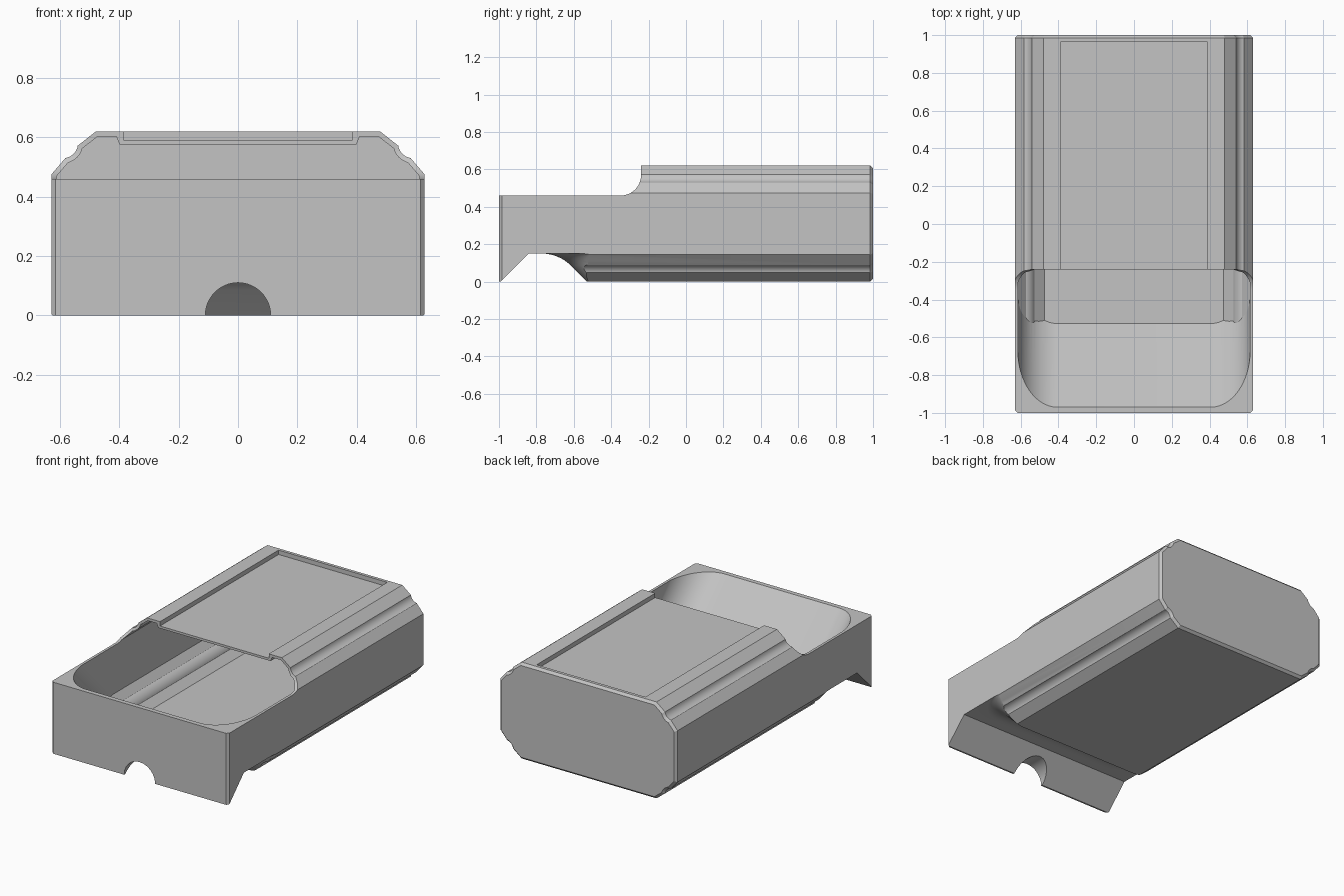
import bpy, bmesh
from math import sin, cos, pi, radians
from mathutils import Vector

cube = bpy.data.objects.get("Cube")
if cube:
    bpy.data.objects.remove(cube, do_unlink=True)

grey = bpy.data.materials.new("light grey plastic")
grey.use_nodes = True
grey.diffuse_color = (0.55, 0.55, 0.55, 1)
grey.node_tree.nodes["Principled BSDF"].inputs["Base Color"].default_value = grey.diffuse_color


def loft(name, rings):
    """Closed solid through rings with equal point counts."""
    bm = bmesh.new()
    loops = [[bm.verts.new(p) for p in ring] for ring in rings]
    n = len(loops[0])
    for a, b in zip(loops, loops[1:]):
        for i in range(n):
            j = (i + 1) % n
            bm.faces.new((a[i], a[j], b[j], b[i]))
    bm.faces.new(loops[0])
    bm.faces.new(loops[-1])
    bmesh.ops.recalc_face_normals(bm, faces=bm.faces)
    mesh = bpy.data.meshes.new(name)
    bm.to_mesh(mesh)
    bm.free()
    mesh.materials.append(grey)
    obj = bpy.data.objects.new(name, mesh)
    bpy.context.collection.objects.link(obj)
    return obj


def along_x(name, yz, half):
    return loft(name, [[(x, y, z) for y, z in yz] for x in (-half, half)])


def along_y(name, steps):
    return loft(name, [[(x, y, z) for x, z in xz] for y, xz in steps])


def box(name, x, y, z):
    rect = [(y[0], z[0]), (y[1], z[0]), (y[1], z[1]), (y[0], z[1])]
    return loft(name, [[(s, *p) for p in rect] for s in x])


def combine(target, tool, operation):
    mod = target.modifiers.new("combine", "BOOLEAN")
    mod.object, mod.operation, mod.solver = tool, operation, "EXACT"
    bpy.context.view_layer.objects.active = target
    bpy.ops.object.modifier_apply(modifier=mod.name)
    bpy.data.objects.remove(tool, do_unlink=True)


def inset(poly, d):
    """Mitred inset of a counter-clockwise outline."""
    out = []
    for i, p in enumerate(poly):
        p, a, b = Vector(p), Vector(poly[i - 1]), Vector(poly[(i + 1) % len(poly)])
        e, f = (p - a).normalized(), (b - p).normalized()
        n1, n2 = Vector((-e.y, e.x)), Vector((-f.y, f.x))
        out.append(tuple(p + (n1 + n2) * d / (1 + n1.dot(n2))))
    return out


def scoop(name, half, steps):
    """Sloped trough: level outlines with elliptical front corners."""
    rings = []
    for front, z in steps:
        arc = [(half - .21 + .21 * sin(t), front + .3 - .3 * cos(t))
               for t in [k * pi / 32 for k in range(17)]]
        plan = arc + [(half, 1.2), (-half, 1.2)] + [(-x, y) for x, y in reversed(arc)]
        rings.append([(x, y, z) for x, y in plan])
    return loft(name, rings)


# Cross-section: bevelled corners with a cove in each bevel
MID = .31
cove = [(.59 + .05 * cos(t), .58 + .05 * sin(t))
        for t in [radians(261 - k * 9) for k in range(9)]]
quarter = [(.63, .475)] + cove + [(.48, .62)]
upper = quarter + [(-x, z) for x, z in reversed(quarter)]
outline = upper + [(-x, 2 * MID - z) for x, z in upper]

# Outer body with a chamfered back edge
body = along_y("bin_body", [(-1, outline), (.985, outline), (1, inset(outline, .015))])

# Lowered front rim, with a fillet rising to the hood
fillet = [(-.35 + .11 * sin(t), .57 - .11 * cos(t)) for t in [k * pi / 20 for k in range(11)]]
combine(body, along_x("rim_cutter", [(-1.2, .46)] + fillet + [(-.24, .8), (-1.2, .8)], .8),
        "DIFFERENCE")

# Underside hollow, leaving the outside of the sloped scoop
under = box("under_cutter", (-.8, .8), (-1.2, -.2), (-.1, .15))
blend = [(-.771 + .22 * sin(t), -.07 + .22 * cos(t)) for t in [k * pi / 32 for k in range(8, -1, -1)]]
skirt = scoop("scoop_skirt", .64, [(-.33, -.2)] + blend + [(-.771, .25)])
combine(under, skirt, "DIFFERENCE")
combine(body, under, "DIFFERENCE")

# Front foot with a sloped back
foot = along_x("front_foot", [(-1, 0), (-.99, 0), (-.84, .15), (-.84, .22), (-1, .22)], .63)
combine(body, foot, "UNION")

# Inner cavity, dropped under the label recess and ended by the scoop
inner = inset(outline, .017)
n = len(quarter)
inner[n:n] = [(.41, .603), (.4, .577), (-.4, .577), (-.41, .603)]
cavity = along_y("cavity_cutter", [(-1.1, inner), (.98, inner)])
combine(cavity, scoop("scoop_cutter", .615, [(-.41, -.1), (-1.21, .7)]), "INTERSECT")
combine(body, cavity, "DIFFERENCE")

# Label recess in the hood
combine(body, box("recess_cutter", (-.387, .387), (-.5, .965), (.592, .8)), "DIFFERENCE")

# Half-round finger notch in the foot
disc = [(.11 * cos(k * pi / 24), .11 * sin(k * pi / 24)) for k in range(48)]
combine(body, along_y("notch_cutter", [(-1.1, disc), (-.8, disc)]), "DIFFERENCE")

# Chamfers on the upright front edges
for s in (-1, 1):
    tri = [(s * .605, -1.01), (s * .64, -1.01), (s * .64, -.975)]
    combine(body, loft("chamfer_cutter", [[(x, y, z) for x, y in tri] for z in (-.1, .7)]),
            "DIFFERENCE")

bpy.ops.object.select_all(action="DESELECT")
body.select_set(True)
bpy.context.view_layer.objects.active = body
bpy.ops.object.shade_smooth_by_angle(angle=radians(25))
